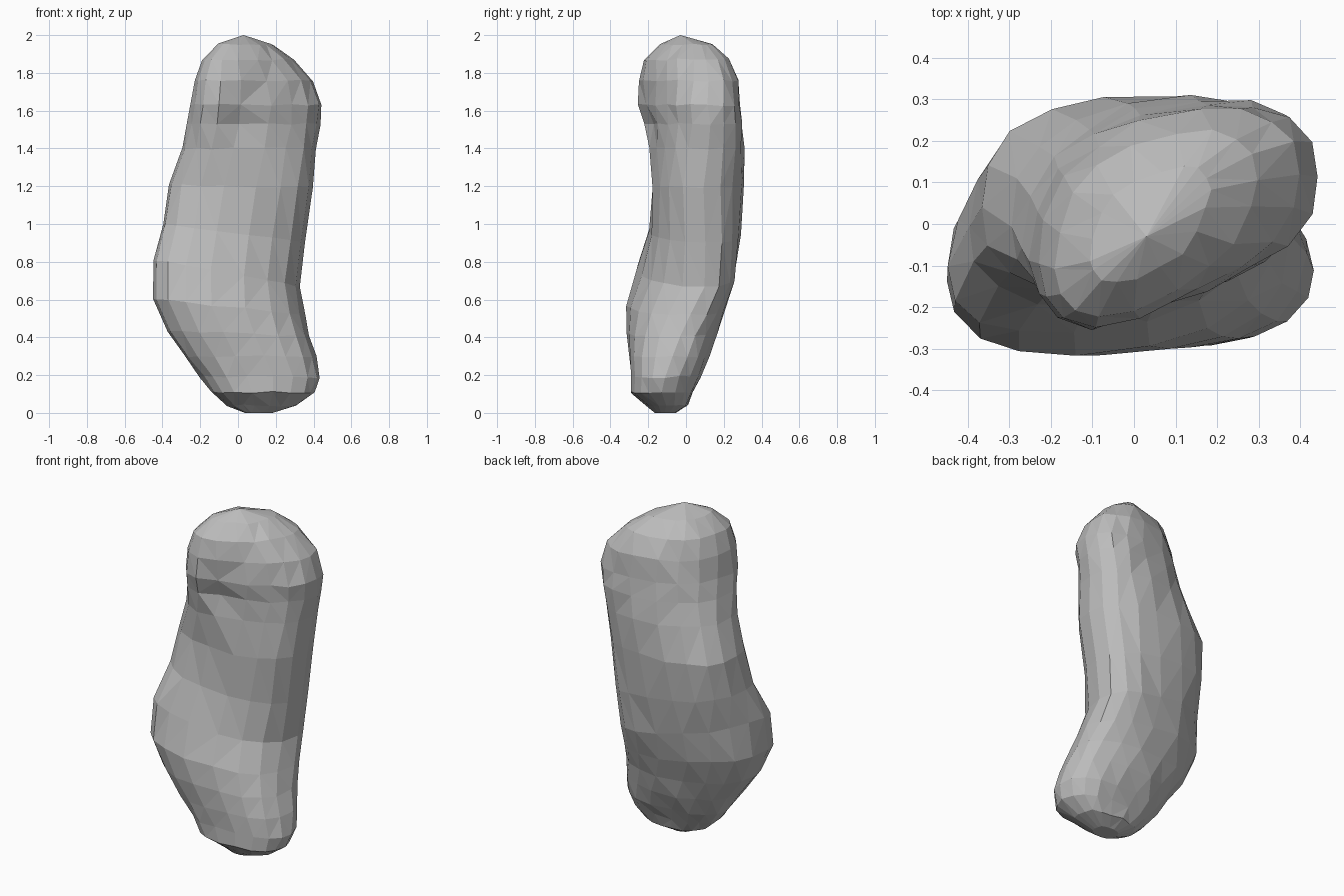
import bpy, bmesh, math, random
from mathutils import Vector

random.seed(4)
default = bpy.data.objects.get("Cube")
if default:
    bpy.data.objects.remove(default)

# One plain stone material
stone = bpy.data.materials.new("stone grey")
stone.use_nodes = True
grey = (0.5, 0.5, 0.5, 1)
stone.diffuse_color = grey
stone.node_tree.nodes["Principled BSDF"].inputs["Base Color"].default_value = grey

SIDES = 18

# Cross-sections: height, left, right, front, back, diagonal lean
sections = [
    (.04, -.06, .31, -.21, .01, 0),
    (.11, -.14, .4, -.29, .04, 0),
    (.19, -.2, .43, -.295, .08, 0),
    (.3, -.28, .41, -.305, .12, .05),
    (.42, -.375, .38, -.315, .16, .15),
    (.56, -.455, .352, -.315, .21, .25),
    (.74, -.445, .325, -.265, .26, .32),
    (.95, -.4, .35, -.2, .295, .18),
    (1.2, -.37, .39, -.18, .312, .08),
    (1.4, -.295, .415, -.195, .305, .2),
    (1.53, -.265, .435, -.23, .3, .28),
    (1.63, -.25, .445, -.265, .29, .3),
    (1.76, -.23, .4, -.25, .275, .35),
    (1.87, -.195, .295, -.22, .225, .42),
    (1.95, -.11, .18, -.14, .14, .55),
]


def rounded(value, power=.85):
    """Push a circle coordinate slightly towards a box."""
    return math.copysign(abs(value) ** power, value)


def section_point(section, i):
    z, left, right, front, back, lean = section
    angle = math.tau * i / SIDES
    side = (right - left) / 2 * rounded(math.cos(angle))
    x = (left + right) / 2 + side
    y = (front + back) / 2 + (back - front) / 2 * rounded(math.sin(angle + math.asin(lean)))
    # Sections around the bend slope down to the left
    tilt = .2 * max(0, 1 - abs(z - .78) / .45)
    return Vector((x, y, z - tilt * side))


def dent(point, centre, radius, depth):
    """Press the front surface inwards around a centre."""
    fall = max(0, 1 - (point - Vector(centre)).length / radius)
    point.y += depth * fall


# Pebble body lofted through the cross-sections
bm = bmesh.new()
rings = []
for section in sections:
    ring = []
    for i in range(SIDES):
        p = section_point(section, i)
        p += Vector([random.uniform(-.006, .006) for axis in range(3)])
        # Slanted hollow beside the brow, and a small pit under it
        dent(p, (.24, -.18, 1.64), .35, .1)
        dent(p, (.01, -.22, 1.54), .15, .04)
        ring.append(bm.verts.new(p))
    rings.append(ring)

for lower, upper in zip(rings, rings[1:]):
    for i in range(SIDES):
        j = (i + 1) % SIDES
        bm.faces.new((lower[i], lower[j], upper[j], upper[i]))

# Blunt bottom and peaked top
base = [bm.verts.new((v.co.x * .4 + .06, v.co.y * .5 - .06, 0)) for v in rings[0]]
peak = bm.verts.new((.03, -.03, 2))
bm.faces.new(base[::-1])
for i in range(SIDES):
    j = (i + 1) % SIDES
    bm.faces.new((base[i], base[j], rings[0][j], rings[0][i]))
    bm.faces.new((rings[-1][i], rings[-1][j], peak))

# Irregular flat facets
bmesh.ops.triangulate(bm, faces=bm.faces[:], quad_method="SHORT_EDGE")
bmesh.ops.recalc_face_normals(bm, faces=bm.faces[:])
mesh = bpy.data.meshes.new("stone_body")
bm.to_mesh(mesh)
bm.free()
mesh.materials.append(stone)
body = bpy.data.objects.new("stone_body", mesh)
bpy.context.collection.objects.link(body)
